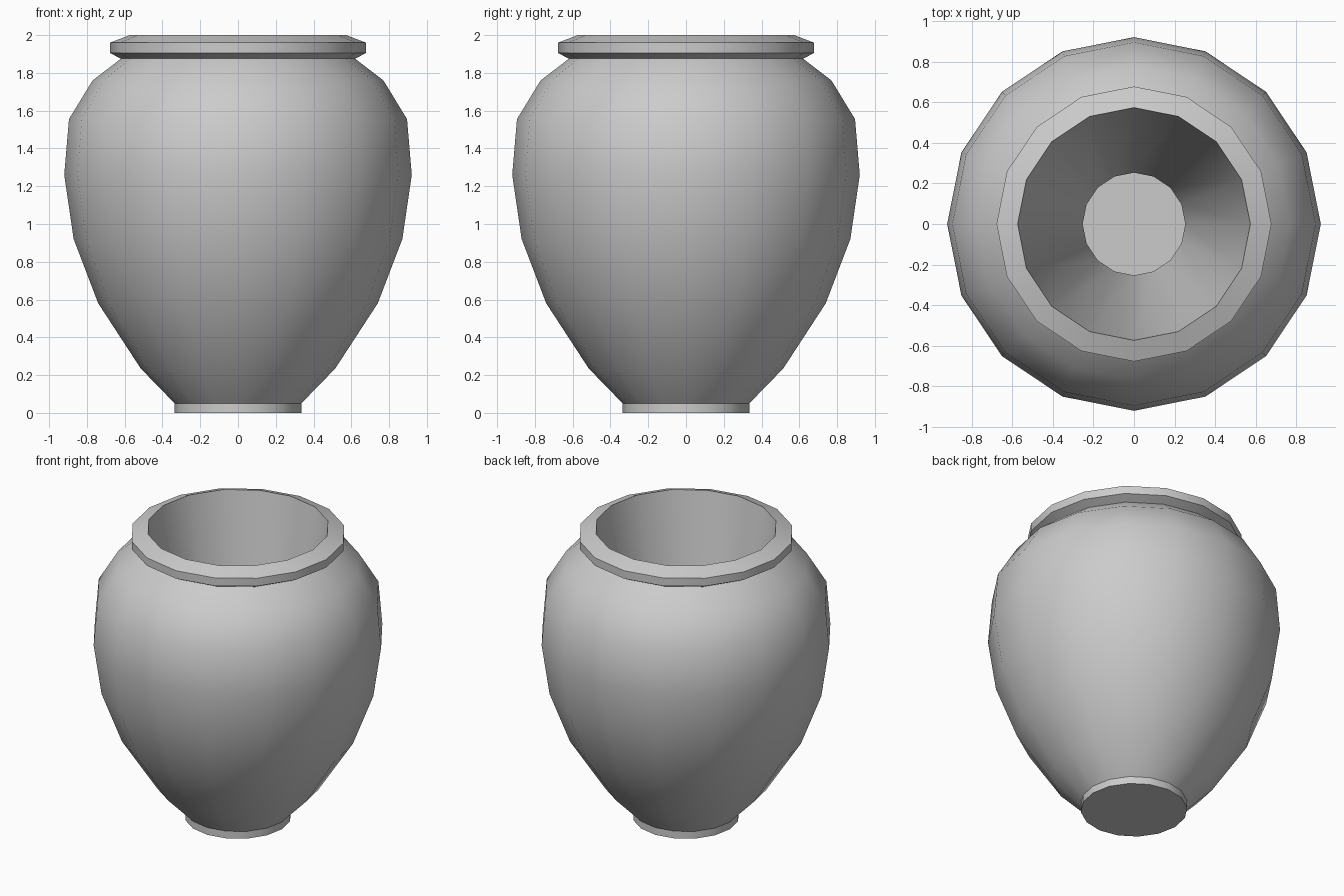
import bpy, bmesh, math

if "Cube" in bpy.data.objects:
    bpy.data.objects.remove(bpy.data.objects["Cube"])

SIDES = 16


def lathe(name, profile, cap_bottom=False):
    """Revolve (radius, z) points around z; an upward profile faces outward."""
    bm = bmesh.new()
    rings = []
    for r, z in profile:
        rings.append([bm.verts.new((r * math.cos(2 * math.pi * i / SIDES),
                                    r * math.sin(2 * math.pi * i / SIDES), z))
                      for i in range(SIDES)])
    for lo, hi in zip(rings, rings[1:]):
        for i in range(SIDES):
            j = (i + 1) % SIDES
            bm.faces.new((lo[i], lo[j], hi[j], hi[i]))
    if cap_bottom:
        bm.faces.new(rings[0][::-1])
    mesh = bpy.data.meshes.new(name)
    bm.to_mesh(mesh)
    bm.free()
    obj = bpy.data.objects.new(name, mesh)
    bpy.context.collection.objects.link(obj)
    bpy.ops.object.select_all(action='DESELECT')
    obj.select_set(True)
    bpy.context.view_layer.objects.active = obj
    bpy.ops.object.shade_smooth_by_angle(angle=math.radians(30))
    return obj


# Foot, rounded belly, lip and tapering inner wall in one continuous profile
lathe("vase", [
    (0.335, 0.0), (0.335, 0.05),
    (0.515, 0.235), (0.74, 0.58), (0.87, 0.92), (0.92, 1.26),
    (0.895, 1.555), (0.77, 1.76), (0.62, 1.875),
    (0.677, 1.905), (0.677, 1.96), (0.573, 2.0),
    (0.253, 0.05),
], cap_bottom=True)
